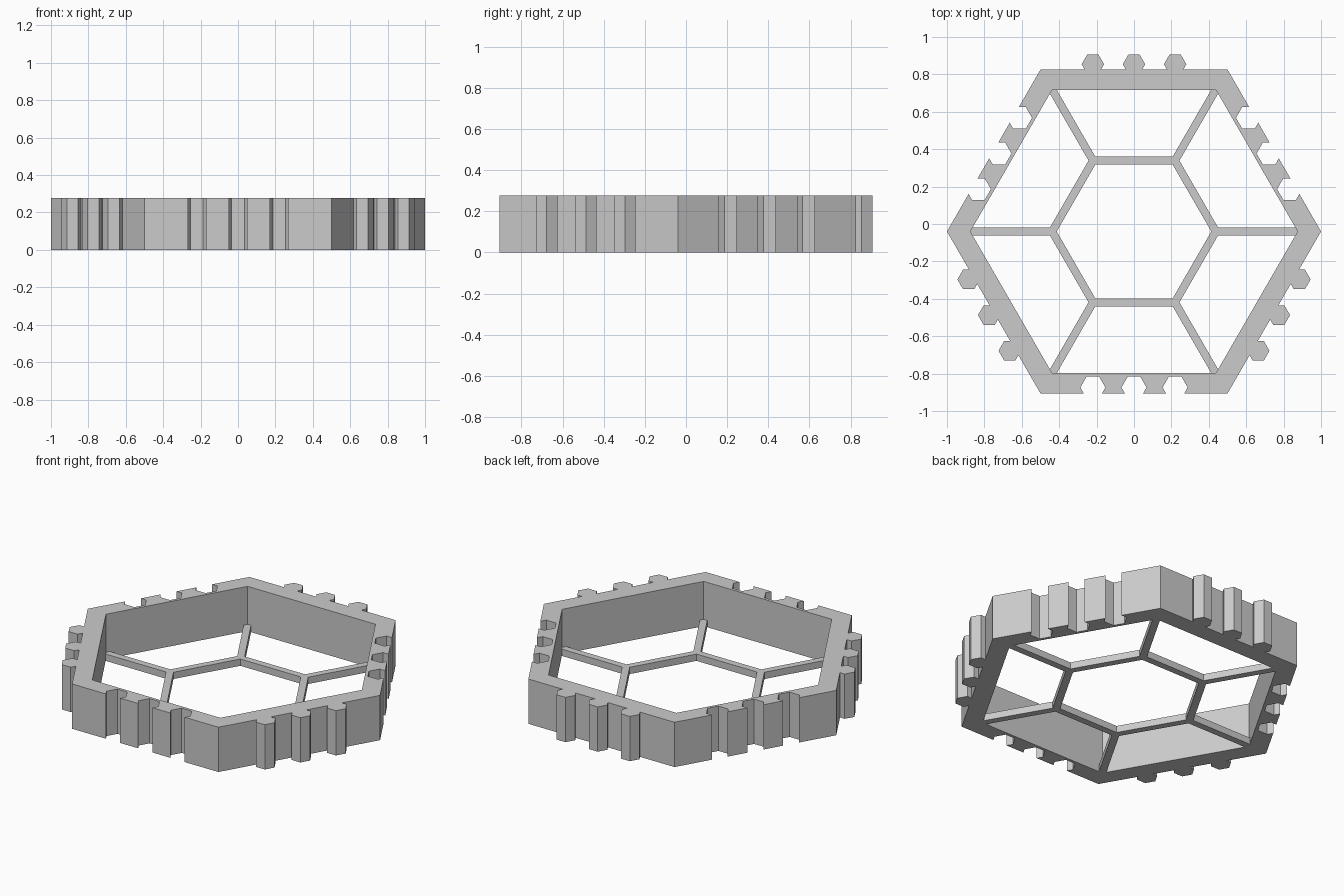
import bpy, bmesh
from math import cos, sin, pi, sqrt
from mathutils import Vector, Matrix

cube = bpy.data.objects.get("Cube")
if cube:
    bpy.data.objects.remove(cube)

CENTRE_Y = -0.04
OUTER, INNER, RING = 1.0, 0.875, 0.4375   # corner radii
WALL_H, BAR_H = 0.277, 0.042
BAR = 0.021                               # half width of a floor bar
ROOT3 = sqrt(3)

grey = bpy.data.materials.new("light grey")
grey.use_nodes = True
colour = (0.6, 0.6, 0.6, 1)
grey.diffuse_color = colour
grey.node_tree.nodes["Principled BSDF"].inputs["Base Color"].default_value = colour


def corner(radius, k):
    return Vector((radius * cos(k * pi / 3), radius * sin(k * pi / 3), 0))


def prism(name, outlines, height):
    """Extrude flat counter-clockwise outlines that share edges into one solid."""
    bm = bmesh.new()
    for points in outlines:
        bm.faces.new([bm.verts.new(p) for p in points])
    bmesh.ops.remove_doubles(bm, verts=bm.verts, dist=1e-5)
    top = bmesh.ops.extrude_face_region(bm, geom=bm.faces[:], use_keep_orig=True)
    bmesh.ops.translate(bm, vec=(0, 0, height),
                        verts=[g for g in top["geom"] if isinstance(g, bmesh.types.BMVert)])
    bmesh.ops.recalc_face_normals(bm, faces=bm.faces)
    mesh = bpy.data.meshes.new(name)
    bm.to_mesh(mesh)
    bm.free()
    mesh.materials.append(grey)
    obj = bpy.data.objects.new(name, mesh)
    obj.location.y = CENTRE_Y
    bpy.context.collection.objects.link(obj)


def wall_side(k):
    """One wall sector: odd sides carry hexagonal tabs, even sides matching sockets."""
    a, b = corner(OUTER, k), corner(OUTER, k + 1)
    along = (b - a).normalized()
    outward = (a + b).normalized()
    sign, r, offset = (1, 0.06, 0.028) if k % 2 else (-1, 0.067, 0.032)
    neck, far = r - offset / ROOT3, offset + r * ROOT3 / 2
    half = [(-neck, 0), (-r, offset), (-r / 2, far)]
    hexagon = half + [(-t, n) for t, n in reversed(half)]
    points = [a]
    for c in (-0.22, 0, 0.22):
        points += [(a + b) / 2 + along * (c + t) + outward * sign * n for t, n in hexagon]
    return points + [b, corner(INNER, k + 1), corner(INNER, k)]


# Outer wall
prism("outer_wall", [wall_side(k) for k in range(6)], WALL_H)

# Hexagonal ring in the floor
shift = BAR * 2 / ROOT3
prism("floor_ring", [[corner(RING + shift, k), corner(RING + shift, k + 1),
                      corner(RING - shift, k + 1), corner(RING - shift, k)]
                     for k in range(6)], BAR_H)

# Spokes joining the ring to the wall corners
start, cut = RING + shift, BAR / ROOT3
spoke = [Vector(p) for p in ((start, 0, 0), (start - cut, -BAR, 0), (INNER - cut, -BAR, 0),
                             (INNER, 0, 0), (INNER - cut, BAR, 0), (start - cut, BAR, 0))]
for k in range(6):
    turn = Matrix.Rotation(k * pi / 3, 3, "Z")
    prism(f"floor_spoke_{k + 1}", [[turn @ p for p in spoke]], BAR_H)
